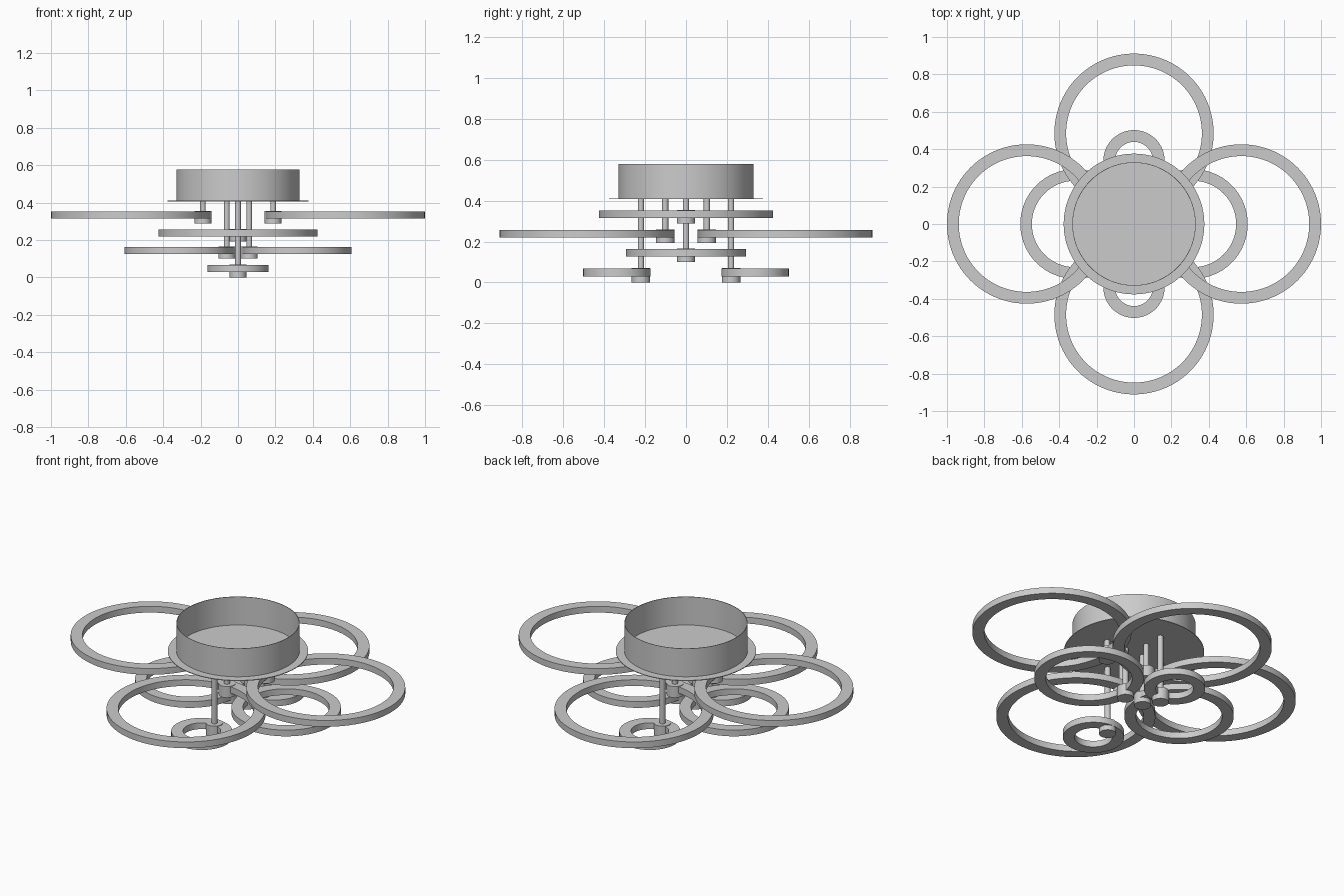
import bpy
import math

if "Cube" in bpy.data.objects:
    bpy.data.objects.remove(bpy.data.objects["Cube"])

SEG = 96


def finish(name, verts, faces):
    me = bpy.data.meshes.new(name)
    me.from_pydata(verts, [], faces)
    ob = bpy.data.objects.new(name, me)
    bpy.context.collection.objects.link(ob)
    bpy.ops.object.select_all(action='DESELECT')
    ob.select_set(True)
    bpy.context.view_layer.objects.active = ob
    bpy.ops.object.shade_smooth_by_angle(angle=math.radians(35))
    return ob


def lathe(name, profile, center, seg=SEG, closed=True):
    """Spin an (r, z) profile about a vertical axis; ends are capped if not closed."""
    n = len(profile)
    verts = [(center[0] + r * math.cos(2 * math.pi * i / seg),
              center[1] + r * math.sin(2 * math.pi * i / seg), z)
             for i in range(seg) for r, z in profile]
    faces = []
    for i in range(seg):
        a, b = i * n, ((i + 1) % seg) * n
        for j in range(n if closed else n - 1):
            k = (j + 1) % n
            faces.append((a + j, b + j, b + k, a + k))
    if not closed:
        faces.append([i * n for i in reversed(range(seg))])
        faces.append([i * n + n - 1 for i in range(seg)])
    return finish(name, verts, faces)


def ring(name, center, r_out, r_in, z0, z1):
    return lathe(name, [(r_in, z0), (r_out, z0), (r_out, z1), (r_in, z1)], center)


def cylinder(name, center, r, z0, z1, seg=32):
    return lathe(name, [(r, z0), (r, z1)], center, seg, closed=False)


# Ceiling canopy: thin open-topped drum on a flat flange plate
ring("canopy_wall", (0, 0), 0.33, 0.327, 0.41, 0.578)
cylinder("canopy_plate", (0, 0), 0.376, 0.407, 0.411, SEG)

# Four tiers of paired rings: axis, ring centre, outer radius, inner radius,
# ring bottom, mount/rod offset
tiers = [
    ("top", "x", 0.574, 0.426, 0.363, 0.314, 0.188),
    ("upper", "y", 0.485, 0.426, 0.363, 0.219, 0.102),
    ("lower", "x", 0.315, 0.293, 0.231, 0.126, 0.060),
    ("bottom", "y", 0.338, 0.164, 0.101, 0.030, 0.220),
]
for tier, axis, dist, r_out, r_in, z, rod in tiers:
    for side, s in (("a", 1), ("b", -1)):
        def place(d):
            return (s * d, 0) if axis == "x" else (0, s * d)
        tag = f"{tier}_{side}"
        ring(f"light_ring_{tag}", place(dist), r_out, r_in, z, z + 0.037)
        cylinder(f"ring_mount_{tag}", place(rod), 0.045, z - 0.030 + 0.004 * (z > 0.1), z + 0.040)
        cylinder(f"hanging_rod_{tag}", place(rod), 0.0155, z + 0.035, 0.409, 24)
